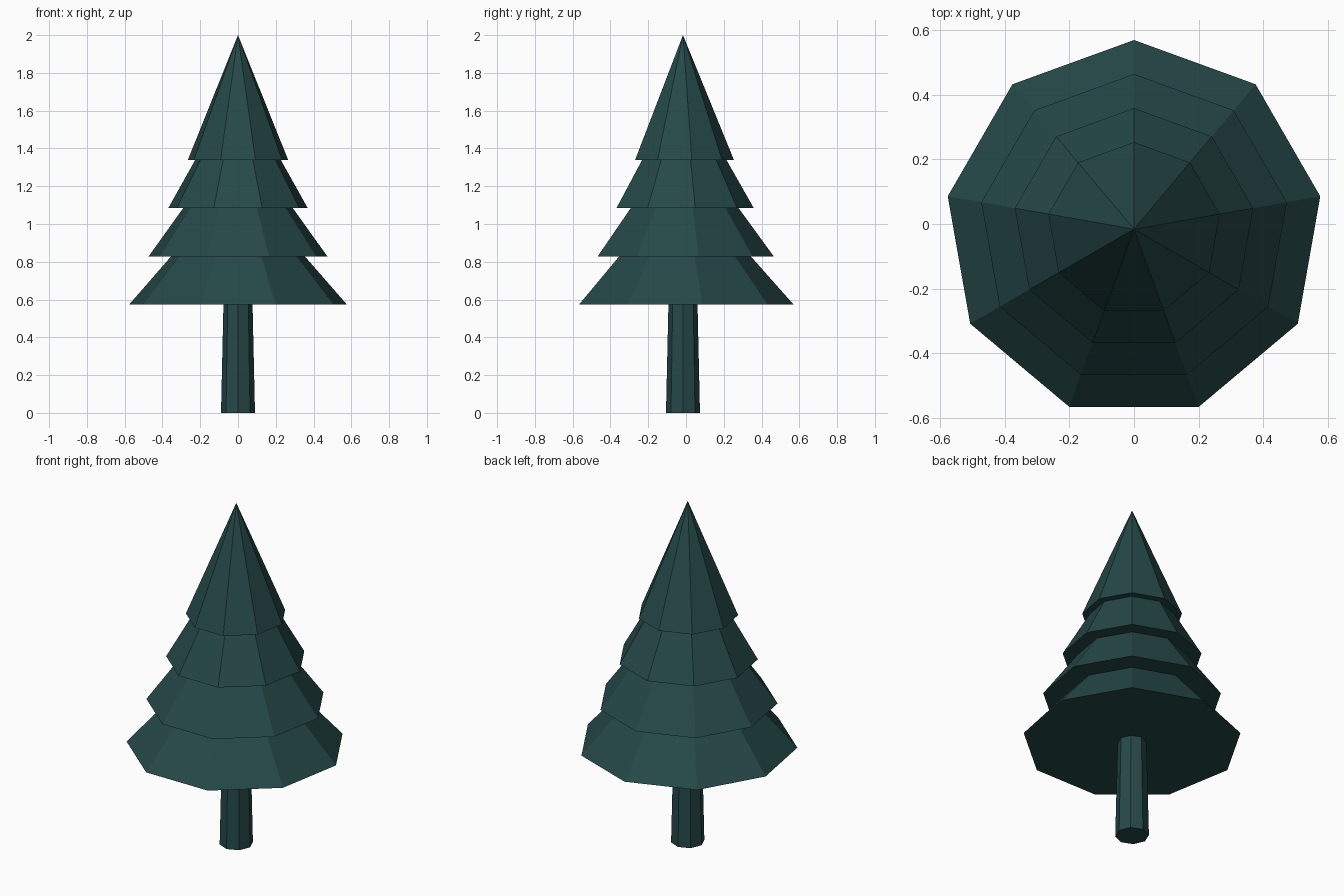
import bpy, math

if "Cube" in bpy.data.objects:
    bpy.data.objects.remove(bpy.data.objects["Cube"])

mat = bpy.data.materials.new("dark pine green")
mat.diffuse_color = (0.019, 0.065, 0.065, 1)
mat.use_nodes = True
mat.node_tree.nodes["Principled BSDF"].inputs["Base Color"].default_value = mat.diffuse_color
CY = -0.016  # the nine-sided rings are centred slightly forward of y = 0


def cone(name, sides, r1, r2, z1, z2, turn=0.0):
    bpy.ops.mesh.primitive_cone_add(vertices=sides, radius1=r1, radius2=r2, depth=z2 - z1,
                                    end_fill_type='NGON', location=(0, CY, (z1 + z2) / 2),
                                    rotation=(0, 0, turn))
    ob = bpy.context.object
    ob.name = name
    ob.data.materials.append(mat)
    return ob


# Tapered octagonal trunk
cone("trunk", 8, 0.09, 0.076, 0.0, 0.62)

# Four overlapping foliage cones, one corner pointing to +y
for i in range(4):
    z = 0.573 + 0.2555 * i
    cone(f"foliage_tier_{i + 1}", 9, 0.586 - 0.1055 * i, 0.0, z, z + 0.6605)
